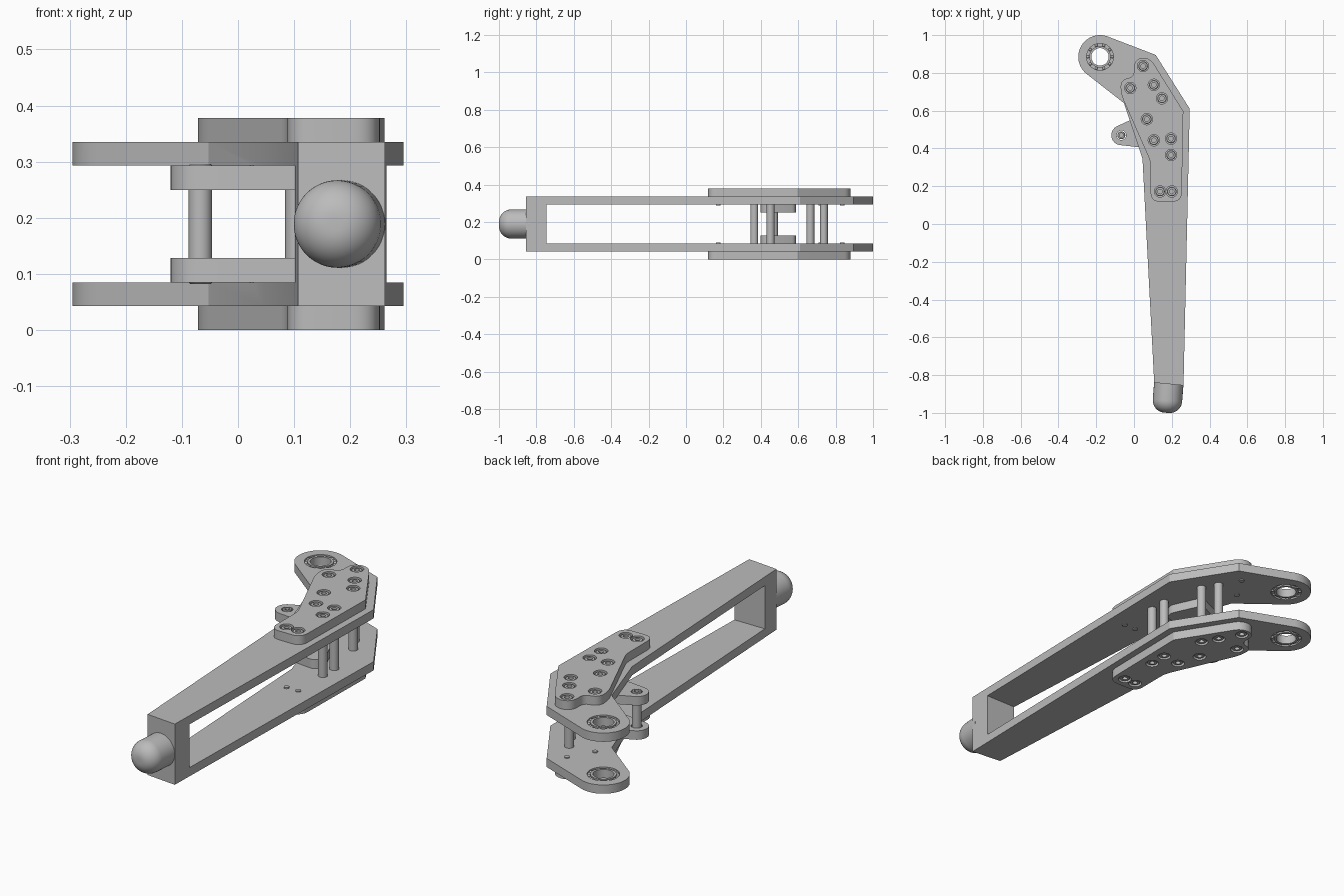
import bpy, bmesh, math
from mathutils import Vector, Matrix

cube = bpy.data.objects.get("Cube")
if cube:
    bpy.data.objects.remove(cube, do_unlink=True)

MID = 0.189                       # symmetry height of the whole arm
INNER, OUTER, TOP = 0.104, 0.146, 0.189   # distances of plate faces from MID
PIVOT = Vector((-0.18, 0.885))
LUG = Vector((-0.067, 0.47))

grey = bpy.data.materials.new("satin grey")
grey.use_nodes = True
grey.diffuse_color = (0.5, 0.5, 0.5, 1)
grey.node_tree.nodes["Principled BSDF"].inputs["Base Color"].default_value = (0.5, 0.5, 0.5, 1)
parts = []


def add(name, mesh):
    mesh.name = name
    mesh.materials.clear()
    mesh.materials.append(grey)
    obj = bpy.data.objects.new(name, mesh)
    bpy.context.collection.objects.link(obj)
    parts.append(obj)
    return obj


def evaluated_mesh(obj):
    dg = bpy.context.evaluated_depsgraph_get()
    return bpy.data.meshes.new_from_object(obj.evaluated_get(dg))


def arc(center, r, a0=0, a1=360, n=32):
    steps = n if a1 - a0 == 360 else n + 1
    angles = [math.radians(a0 + (a1 - a0) * i / n) for i in range(steps)]
    return [Vector((center[0] + r * math.cos(a), center[1] + r * math.sin(a))) for a in angles]


def rounded(corners, n=8):
    """Polygon whose corners (x, y, cut length) are rounded off."""
    pts = []
    for i, (x, y, cut) in enumerate(corners):
        p = Vector((x, y))
        if not cut:
            pts.append(p)
            continue
        a = p + (Vector(corners[i - 1][:2]) - p).normalized() * cut
        b = p + (Vector(corners[(i + 1) % len(corners)][:2]) - p).normalized() * cut
        for k in range(n + 1):
            t = k / n
            pts.append(a * (1 - t) ** 2 + p * 2 * t * (1 - t) + b * t * t)
    return pts


def hull(circles):
    """Outline wrapped around several circles."""
    pts = sorted({(round(p.x, 5), round(p.y, 5)) for c, r in circles for p in arc(c, r)})

    def half(seq):
        out = []
        for p in seq:
            while len(out) > 1 and ((out[-1][0] - out[-2][0]) * (p[1] - out[-2][1])
                                    - (out[-1][1] - out[-2][1]) * (p[0] - out[-2][0])) <= 0:
                out.pop()
            out.append(p)
        return out[:-1]
    return [Vector(p) for p in half(pts) + half(pts[::-1])]


def plate(name, outlines, z0, z1):
    """Extrude an outline; further outlines become holes."""
    curve = bpy.data.curves.new(name, "CURVE")
    curve.dimensions, curve.fill_mode = "2D", "BOTH"
    curve.extrude = abs(z1 - z0) / 2
    for pts in outlines:
        spline = curve.splines.new("POLY")
        spline.points.add(len(pts) - 1)
        for sp, p in zip(spline.points, pts):
            sp.co = (p.x, p.y, 0, 1)
        spline.use_cyclic_u = True
    temp = bpy.data.objects.new("temp", curve)
    bpy.context.collection.objects.link(temp)
    mesh = evaluated_mesh(temp)
    bpy.data.objects.remove(temp, do_unlink=True)
    bm = bmesh.new()
    bm.from_mesh(mesh)
    bmesh.ops.remove_doubles(bm, verts=bm.verts, dist=1e-5)
    bmesh.ops.recalc_face_normals(bm, faces=bm.faces)
    bmesh.ops.translate(bm, verts=bm.verts, vec=(0, 0, (z0 + z1) / 2))
    bm.to_mesh(mesh)
    bm.free()
    return add(name, mesh)


def lathe(name, profile, matrix, closed=False, steps=32, balls=()):
    """Revolve (radius, height) points about the local z axis."""
    bm = bmesh.new()
    vs = [bm.verts.new((r, 0, h)) for r, h in profile]
    es = [bm.edges.new(pair) for pair in zip(vs, vs[1:] + (vs[:1] if closed else []))]
    bmesh.ops.spin(bm, geom=vs + es, axis=(0, 0, 1), cent=(0, 0, 0),
                   angle=math.tau, steps=steps, use_merge=True)
    bmesh.ops.remove_doubles(bm, verts=bm.verts, dist=1e-5)
    for pos, r in balls:
        bmesh.ops.create_icosphere(bm, subdivisions=2, radius=r, matrix=Matrix.Translation(pos))
    bm.transform(matrix)
    bmesh.ops.recalc_face_normals(bm, faces=bm.faces)
    mesh = bpy.data.meshes.new(name)
    bm.to_mesh(mesh)
    bm.free()
    return add(name, mesh)


def at(p, side=1):
    return Matrix.Translation((p[0], p[1], MID)) @ Matrix.Diagonal((1, 1, side, 1))


# Forked arm: one solid outline with a long slot cut through its side
outline = [Vector(p) for p in ((0.045, 0.345), (0.107, -0.84), (0.262, -0.855),
                               (0.295, 0.61), (0.115, 0.895))] + arc(PIVOT, 0.115, 70, 232, 24)
outline.append(Vector((-0.053, 0.64)))
arm = plate("forked_arm", [outline, arc(PIVOT, 0.083, n=48)], MID - OUTER, MID + OUTER)
slot = plate("slot_cutter", [rounded([(-1, -0.745, 0), (1, -0.745, 0), (1, 1.5, 0), (-1, 1.5, 0)])],
             MID - INNER, MID + INNER)
slot.hide_render = True
cut = arm.modifiers.new("slot", "BOOLEAN")
cut.operation, cut.solver, cut.object = "DIFFERENCE", "EXACT", slot
mesh = evaluated_mesh(arm)
arm.modifiers.clear()
arm.data = mesh
parts.remove(slot)
bpy.data.objects.remove(slot, do_unlink=True)

# Rounded knob on the front end
dome = [(0.078 - 0.066 * (1 - math.cos(a)), 0.086 + 0.066 * math.sin(a))
        for a in (math.radians(9 * i) for i in range(11))]
lathe("end_knob", [(0, -0.02), (0.078, -0.02)] + dome + [(0, 0.152)],
      Matrix.Translation((0.184, -0.848, MID)) @ Matrix.Rotation(-0.08, 4, "Z")
      @ Matrix.Rotation(math.pi / 2, 4, "X"), steps=48)

# Fastener positions, grouped by what they hold
pillars = [(0.196, 0.365), (0.196, 0.452), (0.148, 0.665), (0.105, 0.737)]
bracket_screws = [(0.068, 0.555), (0.105, 0.443)]
plain_screws = [(0.048, 0.836), (-0.02, 0.72), (0.138, 0.172), (0.2, 0.172)]
screws = pillars + bracket_screws + plain_screws

cover = rounded([(0.088, 0.118, 0.05), (0.252, 0.118, 0.05), (0.261, 0.597, 0),
                 (0.085, 0.88, 0.04), (0.0, 0.88, 0.055), (0.0, 0.775, 0.035),
                 (-0.071, 0.768, 0.045), (-0.071, 0.69, 0.045), (0.088, 0.33, 0.03)])
bracket = hull([(LUG, 0.053), (bracket_screws[0], 0.032), (bracket_screws[1], 0.045)])

for side, word in ((1, "upper"), (-1, "lower")):
    # Cover plate with counterbored holes
    plate(word + "_cover_plate", [cover] + [arc(p, 0.03, n=24) for p in screws],
          MID + side * OUTER, MID + side * TOP)
    # Socket head screws; the plain ones poke through the arm
    for i, p in enumerate(screws):
        lathe(f"{word}_screw_{i}", [(0, 0.165), (0.012, 0.165), (0.012, 0.185), (0.022, 0.185),
                                    (0.025, 0.181), (0.025, 0.146), (0, 0.146)], at(p, side), steps=24)
        if p in plain_screws:
            lathe(f"{word}_screw_tip_{i}", [(0, 0.12), (0.012, 0.12), (0.012, 0.099), (0, 0.099)],
                  at(p, side), steps=16)
    # Bracket lug inside the fork, with its pin head
    plate(word + "_bracket", [bracket, arc(LUG, 0.025, n=24)],
          MID + side * 0.061, MID + side * INNER)
    lathe(word + "_pin_head", [(0, 0.09), (0.011, 0.09), (0.011, 0.107), (0.018, 0.107),
                               (0.021, 0.104), (0.021, 0.06), (0, 0.06)], at(LUG, side), steps=24)
    # Ball bearing in the pivot eye
    races = [(0.046, 0.104), (0.046, 0.146), (0.057, 0.146), (0.057, 0.138), (0.071, 0.138),
             (0.071, 0.146), (0.083, 0.146), (0.083, 0.104), (0.071, 0.104), (0.071, 0.112),
             (0.057, 0.112), (0.057, 0.104)]
    balls = [((p.x, p.y, h), 0.008) for h in (0.138, 0.112) for p in arc((0, 0), 0.064, n=10)]
    lathe(word + "_bearing", races, at(PIVOT, side), closed=True, steps=48, balls=balls)

# Spacer pillars and the bracket pin
for i, p in enumerate(pillars):
    lathe(f"spacer_pillar_{i}", [(0, -INNER), (0.021, -INNER), (0.021, INNER), (0, INNER)], at(p))
lathe("bracket_pin", [(0, -0.061), (0.021, -0.061), (0.021, 0.061), (0, 0.061)], at(LUG))

# Smooth the round surfaces, keep edges crisp
bpy.ops.object.select_all(action="DESELECT")
for obj in parts:
    obj.select_set(True)
bpy.context.view_layer.objects.active = arm
bpy.ops.object.shade_smooth_by_angle(angle=math.radians(30))
